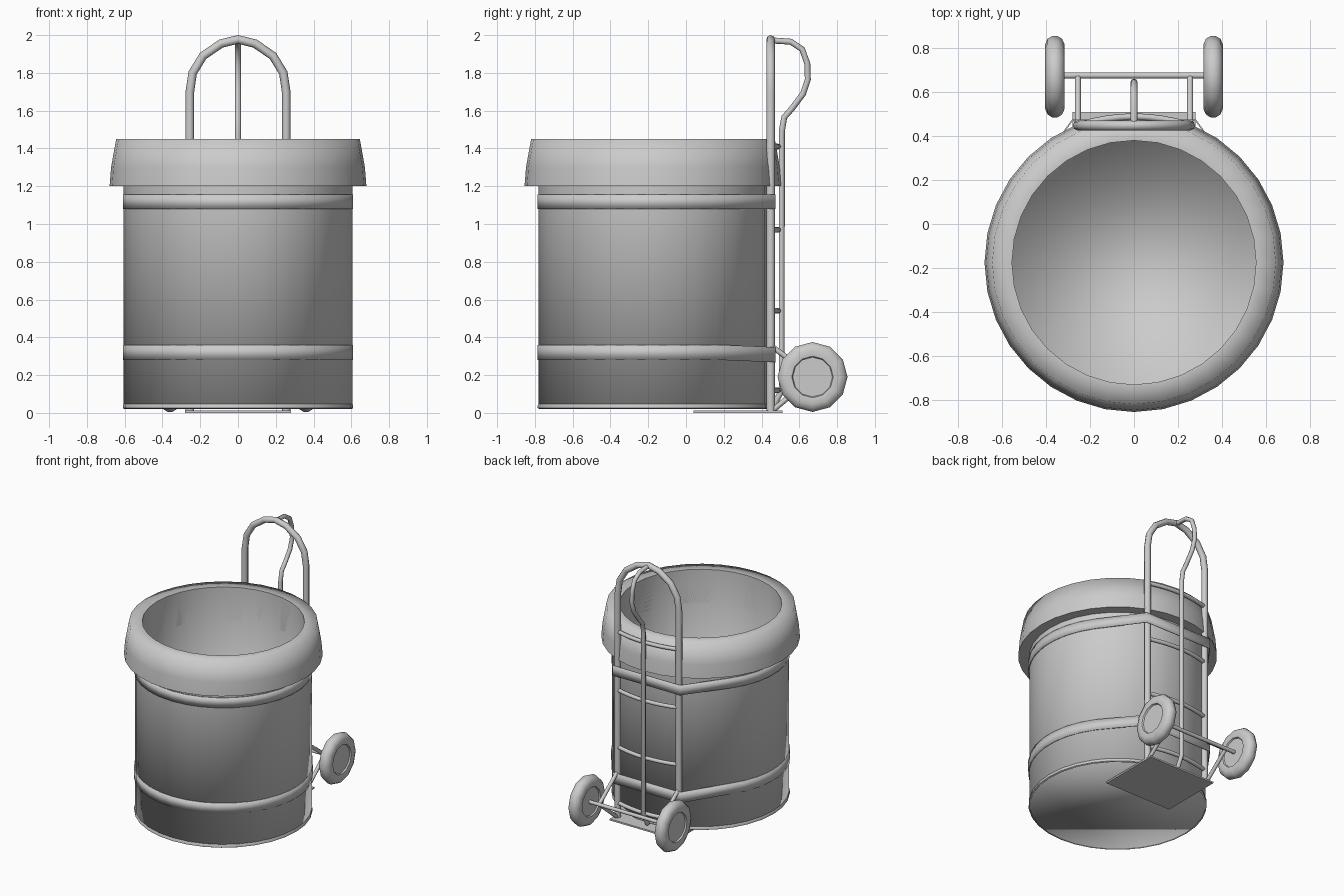
import bpy, bmesh, math
from mathutils import Matrix, Vector

if "Cube" in bpy.data.objects:
    bpy.data.objects.remove(bpy.data.objects["Cube"], do_unlink=True)

grey = bpy.data.materials.new("plain_grey")
grey.use_nodes = True
grey.diffuse_color = (0.6, 0.6, 0.6, 1)
grey.node_tree.nodes["Principled BSDF"].inputs["Base Color"].default_value = (0.6, 0.6, 0.6, 1)

CENTRE_Y = -0.175   # barrel axis
RAIL_X, RAIL_Y = 0.255, 0.448
AXLE_Y, AXLE_Z = 0.67, 0.19


def finish(name, bm, angle=40):
    """Turn a bmesh into a smooth shaded object, sharp above the angle."""
    mesh = bpy.data.meshes.new(name)
    bm.to_mesh(mesh)
    bm.free()
    mesh.materials.append(grey)
    mesh.shade_smooth()
    mesh.set_sharp_from_angle(angle=math.radians(angle))
    ob = bpy.data.objects.new(name, mesh)
    bpy.context.collection.objects.link(ob)
    return ob


def revolve(name, profile, segs, matrix, closed=False, caps=(), angle=40, flip=False):
    """Revolve (radius, height) points about z, with optional end caps."""
    bm = bmesh.new()
    rings = []
    for r, z in profile:
        rings.append([bm.verts.new((r * math.cos(math.tau * i / segs),
                                    r * math.sin(math.tau * i / segs), z))
                      for i in range(segs)])
    pairs = list(zip(rings, rings[1:]))
    if closed:
        pairs.append((rings[-1], rings[0]))
    for a, b in pairs:
        for i in range(segs):
            j = (i + 1) % segs
            bm.faces.new((a[i], a[j], b[j], b[i]))
    if "start" in caps:
        bm.faces.new(rings[0][::-1])
    if "end" in caps:
        bm.faces.new(rings[-1])
    if flip:
        bmesh.ops.reverse_faces(bm, faces=bm.faces)
    bm.transform(matrix)
    return finish(name, bm, angle)


def tube(name, points, radius):
    """Round bar following a list of points."""
    curve = bpy.data.curves.new(name, "CURVE")
    curve.dimensions = "3D"
    curve.bevel_depth = radius
    curve.bevel_resolution = 2
    curve.use_fill_caps = True
    spline = curve.splines.new("POLY")
    spline.points.add(len(points) - 1)
    for p, co in zip(spline.points, points):
        p.co = (*co, 1)
    curve.materials.append(grey)
    ob = bpy.data.objects.new(name, curve)
    bpy.context.collection.objects.link(ob)
    bpy.ops.object.select_all(action="DESELECT")
    ob.select_set(True)
    bpy.context.view_layer.objects.active = ob
    bpy.ops.object.convert(target="MESH")
    bpy.ops.object.shade_smooth_by_angle(angle=math.radians(50))


# Barrel: outer shell, inner lining, base bead and rim
at_barrel = Matrix.Translation((0, CENTRE_Y, 0))
revolve("barrel_shell", [(0.605, 0.025), (0.605, 1.22)], 32, at_barrel,
        caps=("start",), angle=180)
revolve("barrel_lining", [(0.555, 0.05), (0.555, 1.45)], 32, at_barrel,
        caps=("start",), angle=180, flip=True)
revolve("base_bead", [(0.6, 0.02), (0.61, 0.025), (0.61, 0.04), (0.6, 0.055)],
        32, at_barrel, closed=True)
revolve("barrel_rim", [(0.555, 1.2), (0.68, 1.2), (0.672, 1.3), (0.645, 1.45), (0.555, 1.45)],
        32, at_barrel, closed=True, angle=85)


# Straps: wrap the barrel, then run straight to the rails
def strap(name, low, high, sag):
    radius, corner = 0.612, Vector((0.282, 0.475 - CENTRE_Y))
    start = math.atan2(corner.x, corner.y) + math.acos(radius / corner.length)
    steps = 24
    outline = [corner]
    for i in range(steps + 1):
        a = start + (math.tau - 2 * start) * i / steps
        outline.append(Vector((radius * math.sin(a), radius * math.cos(a))))
    outline.append(Vector((-corner.x, corner.y)))
    bm = bmesh.new()
    loops = []
    for z in (low, high):
        loops.append([bm.verts.new((p.x, p.y + CENTRE_Y, z - (sag if abs(p.y - corner.y) < 0.01 else 0)))
                      for p in outline])
    n = len(outline)
    for i in range(n):
        j = (i + 1) % n
        bm.faces.new((loops[0][j], loops[0][i], loops[1][i], loops[1][j]))
    bmesh.ops.recalc_face_normals(bm, faces=bm.faces)
    ob = finish(name, bm)
    solid = ob.modifiers.new("thickness", "SOLIDIFY")
    solid.thickness = 0.007


strap("lower_strap", 0.28, 0.36, 0.012)
strap("upper_strap", 1.08, 1.155, 0)

# Trolley frame: arched rails in one bent tube
half = [(RAIL_X, 0.005), (RAIL_X, 1.7), (0.24, 1.8), (0.185, 1.89), (0.09, 1.955)]
arch = half + [(0, 1.977)] + [(-x, z) for x, z in reversed(half)]
tube("rail_arch", [(x, RAIL_Y, z) for x, z in arch], 0.023)

# Centre bar with looped hand grip
grip = [(0.45, 1.972), (0.555, 1.965), (0.615, 1.925), (0.642, 1.85), (0.645, 1.765),
        (0.62, 1.69), (0.56, 1.61), (0.52, 1.565), (0.507, 1.49), (0.507, 0.12), (0.46, 0.03)]
tube("centre_bar", [(0, y, z) for y, z in grip], 0.016)

# Bowed rungs
for i, z in enumerate((0.12, 0.54, 0.97, 1.41)):
    bow = [(x, RAIL_Y + 0.04 * (1 - (x / RAIL_X) ** 2), z)
           for x in (RAIL_X * k / 4 for k in range(-4, 5))]
    tube(f"rung_{i + 1}", bow, 0.015)

# Foot plate
bm = bmesh.new()
bmesh.ops.create_cube(bm, size=1, matrix=Matrix.Translation((0, 0.275, 0.006))
                      @ Matrix.Diagonal((0.56, 0.47, 0.012, 1)))
finish("foot_plate", bm)

# Axle, struts and wheels
tube("axle", [(-0.37, AXLE_Y + 0.005, AXLE_Z), (0.37, AXLE_Y + 0.005, AXLE_Z)], 0.014)
tyre_half = [(0.105, 0.03), (0.11, 0.04), (0.145, 0.045), (0.172, 0.033), (0.185, 0.012)]
tyre = [(r, -z) for r, z in tyre_half] + tyre_half[::-1]
for side, s in (("left", 1), ("right", -1)):
    x = s * RAIL_X
    for part, z in (("upper", 0.35), ("lower", 0.012)):
        tube(f"{side}_{part}_strut", [(x, RAIL_Y + 0.01, z), (x, AXLE_Y, AXLE_Z)], 0.014)
    place = Matrix.Translation((s * 0.36, AXLE_Y, AXLE_Z)) @ Matrix.Rotation(math.pi / 2, 4, "Y")
    revolve(f"{side}_wheel", tyre, 12, place, caps=("start", "end"), angle=50)
